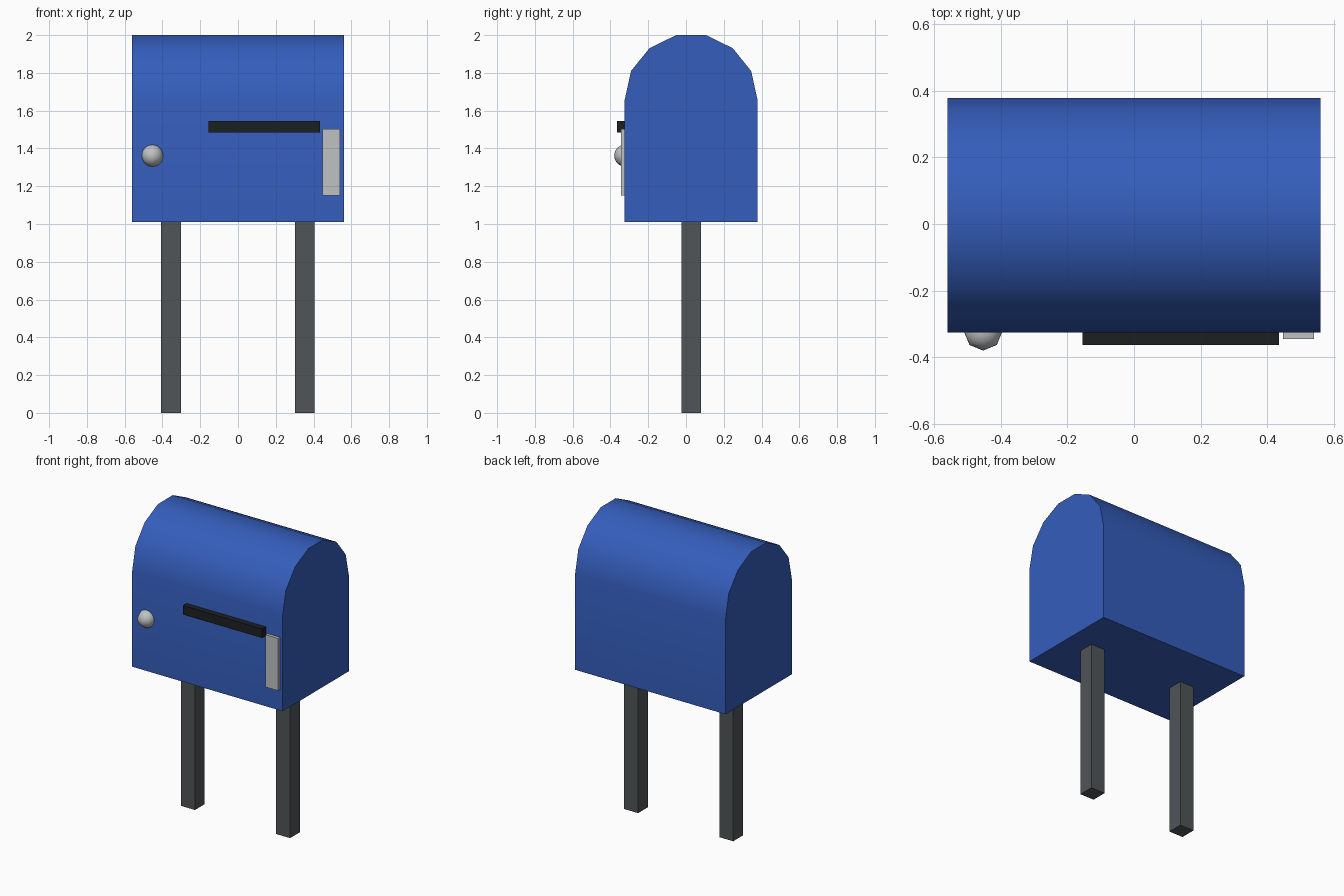
import bpy, bmesh, math

if "Cube" in bpy.data.objects:
    bpy.data.objects.remove(bpy.data.objects["Cube"])

CY = 0.027  # depth centre of body and legs


def paint(obj, name, rgb):
    mat = bpy.data.materials.get(name) or bpy.data.materials.new(name)
    mat.diffuse_color = (*rgb, 1)
    mat.use_nodes = True
    mat.node_tree.nodes["Principled BSDF"].inputs["Base Color"].default_value = mat.diffuse_color
    obj.data.materials.append(mat)


def box(name, x, y, z, color):
    """Box from (min, max) ranges on each axis."""
    bpy.ops.mesh.primitive_cube_add(size=1, location=[sum(r) / 2 for r in (x, y, z)])
    obj = bpy.context.object
    obj.name = name
    obj.scale = [r[1] - r[0] for r in (x, y, z)]
    bpy.ops.object.transform_apply(location=False, rotation=False, scale=True)
    paint(obj, *color)
    return obj


BLUE = ("blue", (0.035, 0.11, 0.5))
DARK = ("dark_grey", (0.08, 0.09, 0.095))
BLACK = ("black", (0.012, 0.014, 0.015))
SILVER = ("silver", (0.52, 0.54, 0.55))

# Body: arched profile extruded along x
half = [(0.352, 1.01), (0.352, 1.655), (0.318, 1.81), (0.220, 1.931), (0.079, 2.0)]
profile = half + [(-y, z) for y, z in reversed(half)]
bm = bmesh.new()
face = bm.faces.new([bm.verts.new((-0.56, CY + y, z)) for y, z in profile])
ext = bmesh.ops.extrude_face_region(bm, geom=[face], use_keep_orig=True)
bmesh.ops.translate(bm, vec=(1.12, 0, 0),
                    verts=[v for v in ext["geom"] if isinstance(v, bmesh.types.BMVert)])
bmesh.ops.recalc_face_normals(bm, faces=bm.faces)
mesh = bpy.data.meshes.new("body")
bm.to_mesh(mesh)
bm.free()
body = bpy.data.objects.new("body", mesh)
bpy.context.collection.objects.link(body)
paint(body, *BLUE)
bpy.context.view_layer.objects.active = body
body.select_set(True)
bpy.ops.object.shade_smooth_by_angle(angle=math.radians(35))

# Legs
for side, x in (("left", -0.355), ("right", 0.353)):
    box(side + "_leg", (x - 0.052, x + 0.052), (CY - 0.052, CY + 0.052), (0, 1.02), DARK)

# Letter slot and side plate on the front
box("letter_slot", (-0.155, 0.435), (-0.364, -0.30), (1.484, 1.545), BLACK)
box("side_plate", (0.447, 0.54), (-0.345, -0.30), (1.15, 1.502), SILVER)

# Knob
bpy.ops.mesh.primitive_uv_sphere_add(segments=8, ring_count=16, radius=0.058,
                                     location=(-0.453, -0.322, 1.362))
knob = bpy.context.object
knob.name = "knob"
bpy.ops.object.shade_smooth()
paint(knob, *SILVER)
